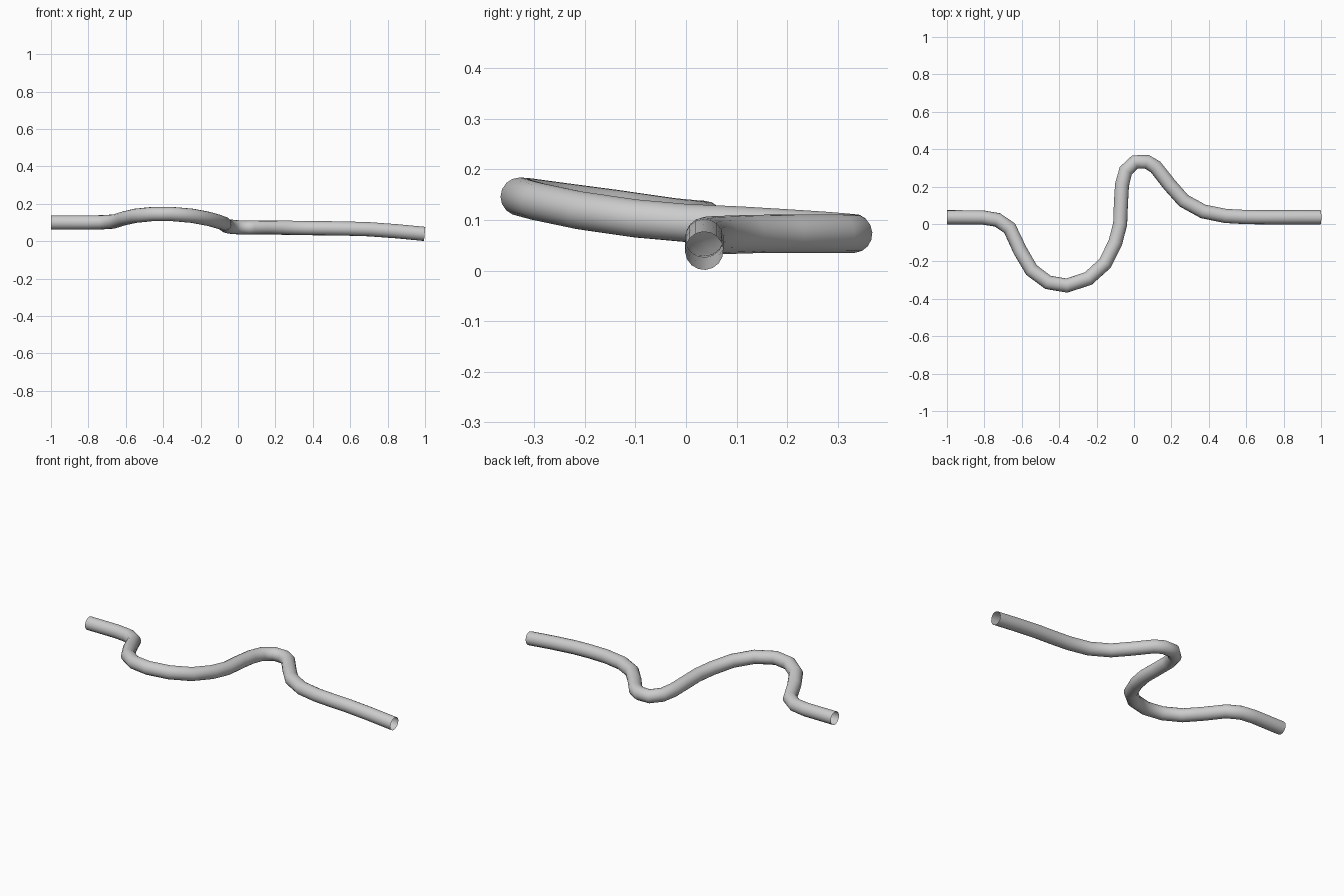
import bpy

# Centre line of the bent tube
path = [
    (-1.0, .036, .10), (-.81, .035, .10), (-.73, .022, .101), (-.665, -.022, .105),
    (-.61, -.14, .122), (-.548, -.246, .136), (-.46, -.312, .145), (-.36, -.329, .146),
    (-.245, -.292, .136), (-.155, -.211, .119), (-.1, -.1, .103), (-.074, 0, .094),
    (-.07, .11, .089), (-.064, .21, .083), (-.044, .285, .078), (.005, .332, .074),
    (.07, .332, .073), (.115, .305, .073), (.19, .21, .073), (.265, .125, .072),
    (.37, .067, .070), (.49, .043, .069), (.6, .037, .067), (.7, .036, .064),
    (.85, .036, .053), (.998, .036, .039),
]

# Round open-ended tube swept along the path
curve = bpy.data.curves.new("bent_tube", 'CURVE')
curve.dimensions = '3D'
curve.bevel_depth = 0.038
curve.bevel_resolution = 6
curve.use_fill_caps = False
spline = curve.splines.new('POLY')
spline.points.add(len(path) - 1)
for point, co in zip(spline.points, path):
    point.co = (*co, 1)
spline.use_smooth = True

tube = bpy.data.objects.new("bent_tube", curve)
bpy.context.collection.objects.link(tube)
bpy.context.view_layer.objects.active = tube
tube.select_set(True)
bpy.ops.object.convert(target='MESH')
bpy.ops.object.shade_smooth()
